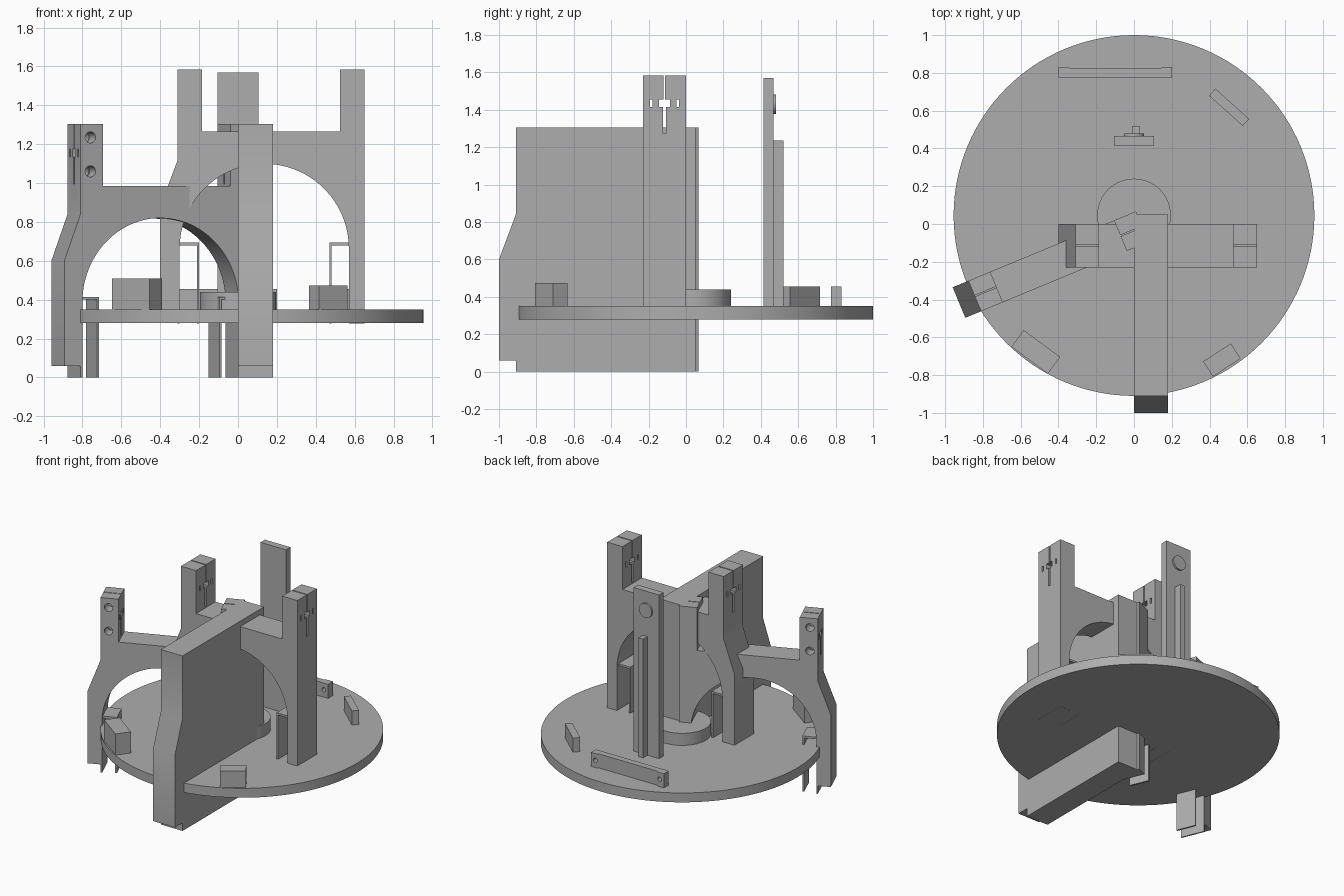
import bpy, bmesh
from math import cos, sin, pi, radians
from mathutils import Matrix, Vector

cube = bpy.data.objects.get("Cube")
if cube:
    bpy.data.objects.remove(cube, do_unlink=True)

grey = bpy.data.materials.new("plain grey")
grey.use_nodes = True
grey.diffuse_color = (0.42, 0.42, 0.42, 1)
grey.node_tree.nodes["Principled BSDF"].inputs["Base Color"].default_value = (0.42, 0.42, 0.42, 1)

X, Y, Z = Vector((1, 0, 0)), Vector((0, 1, 0)), Vector((0, 0, 1))


def frame(origin, a, b, c):
    """Matrix that maps local axes onto a, b and c at origin."""
    m = Matrix((a, b, c)).transposed().to_4x4()
    m.translation = origin
    return m


def prism(name, outlines, depth, matrix=Matrix(), start=0.0):
    """Extrude one or more closed 2D outlines into a single object."""
    bm = bmesh.new()
    for pts in outlines:
        face = bm.faces.new([bm.verts.new((a, b, start)) for a, b in pts])
        ext = bmesh.ops.extrude_face_region(bm, geom=[face])
        moved = [g for g in ext["geom"] if isinstance(g, bmesh.types.BMVert)]
        bmesh.ops.translate(bm, verts=moved, vec=(0, 0, depth))
    bm.transform(matrix)
    bmesh.ops.recalc_face_normals(bm, faces=bm.faces)
    mesh = bpy.data.meshes.new(name)
    bm.to_mesh(mesh)
    bm.free()
    mesh.materials.append(grey)
    ob = bpy.data.objects.new(name, mesh)
    bpy.context.collection.objects.link(ob)
    return ob


def rect(a0, b0, a1, b1):
    return [(a0, b0), (a1, b0), (a1, b1), (a0, b1)]


def circle(a, b, r, n=32):
    return [(a + r * cos(2 * pi * i / n), b + r * sin(2 * pi * i / n)) for i in range(n)]


def cut(ob, cutters):
    """Subtract each cutter in turn, then bake the result."""
    for c in cutters:
        c.hide_render = True
        mod = ob.modifiers.new("cut", 'BOOLEAN')
        mod.operation, mod.solver, mod.object = 'DIFFERENCE', 'EXACT', c
    bpy.context.view_layer.update()
    graph = bpy.context.evaluated_depsgraph_get()
    mesh = bpy.data.meshes.new_from_object(ob.evaluated_get(graph))
    ob.modifiers.clear()
    ob.data = mesh
    for c in cutters:
        bpy.data.objects.remove(c, do_unlink=True)


# outer edge shared by the slab and both arches
shoulder = [(0.09, 0), (0.09, 0.06), (0, 0.06), (0, 0.6), (0.09, 0.84)]


def arch(name, origin, along, side, thick):
    m = frame(origin, along, Z, side)
    opening = [(0.535 + 0.435 * cos(pi * i / 48), 0.385 + 0.435 * sin(pi * i / 48))
               for i in range(49)]
    outline = shoulder + [(0.09, 1.305), (0.215, 1.305), (0.215, 0.985), (0.925, 0.985),
                          (0.925, 1.305), (1.05, 1.305), (1.05, 0), (0.97, 0)]
    body = prism(name, [outline + opening + [(0.1, 0)]], thick, m)
    # cross drill holes in both towers
    holes = prism("hole_cutter", [circle(u, z, 0.029) for u in (0.145, 0.99)
                                  for z in (1.06, 1.235)], thick + 0.1, m, -0.05)
    # clamping slot with a nut pocket, run through both towers
    half = [(0.004, 1.35), (0.004, 1.175), (0.03, 1.175), (0.03, 1.135),
            (0.009, 1.135), (0.009, 0.995)]
    slot = half + [(-v, z) for v, z in reversed(half)]
    pockets = [rect(s * 0.07 - 0.007, 1.135, s * 0.07 + 0.007, 1.175) for s in (-1, 1)]
    k = thick / 0.23
    scaled = [[(v * k + thick / 2, z) for v, z in o] for o in [slot] + pockets]
    slots = prism("slot_cutter", scaled, 1.2, frame(origin, side, Z, along), -0.05)
    cut(body, [slots, holes])
    # thin hooked clips inside each leg
    for label, wall, tip, lip in (("outer", 0.098, 0.2, 0.188), ("inner", 0.972, 0.87, 0.882)):
        clip = [(wall, 0.4), (wall, 0.415), (tip, 0.415), (tip, 0), (lip, 0), (lip, 0.4)]
        prism(f"{name}_{label}_clip", [clip], thick - 0.03, m, 0.015)


# round base and hub
centre = (0, 0.045)
prism("base_disc", [circle(*centre, 0.955, 128)], 0.07, start=0.28)
prism("hub", [circle(*centre, 0.195, 64)], 0.1, start=0.34)

# solid slab
slab = shoulder + [(0.09, 1.305), (1.05, 1.305), (1.05, 0)]
prism("slab", [slab], 0.18, frame((0, -1, 0), Y, Z, X))

# arches
arch("straight_arch", (-0.4, -0.23, 0.279), X, Y, 0.23)
t = radians(22.5)
arch("angled_arch", (-0.96, -0.335, 0), Vector((cos(t), sin(t), 0)),
     Vector((sin(t), -cos(t), 0)), 0.175)

# rear post with rail and button
prism("rear_post", [rect(-0.105, 0.415, 0.105, 0.467)], 1.23, start=0.34)
prism("rear_rail", [rect(-0.01, 0.46, 0.028, 0.52)], 0.895, start=0.34)
prism("rear_button", [circle(0, 1.43, 0.053)], 0.025, frame((0, 0.48, 0), X, Z, -Y))

# drilled bar at the back
bar = prism("rear_bar", [[(-0.4, 0.775), (0.2, 0.775), (0.2, 0.832), (0.15, 0.832), (0.135, 0.822),
                          (-0.335, 0.822), (-0.35, 0.832), (-0.4, 0.832)]], 0.115, start=0.34)
cut(bar, [prism("bar_hole_cutter", [circle(x, 0.405, 0.016, 20) for x in (-0.365, 0.165)],
                0.2, frame((0, 0.9, 0), X, Z, -Y))])

# small blocks around the rim
for name, x, y, length, width, top, angle in (
        ("rear_left_block", 0.503, 0.618, 0.24, 0.05, 0.455, -42),
        ("front_right_block", -0.52, -0.677, 0.24, 0.11, 0.508, -36.5),
        ("front_left_block", 0.465, -0.72, 0.175, 0.095, 0.473, 33)):
    place = Matrix.Translation((x, y, 0)) @ Matrix.Rotation(radians(angle), 4, 'Z')
    prism(name, [rect(-length / 2, -width / 2, length / 2, width / 2)], top - 0.34, place, 0.34)

# smooth the round walls, keep the edges sharp
for ob in bpy.context.scene.objects:
    is_part = ob.type == 'MESH' and grey.name in ob.data.materials
    ob.select_set(is_part)
    if is_part:
        bpy.context.view_layer.objects.active = ob
bpy.ops.object.shade_smooth_by_angle(angle=radians(30))
